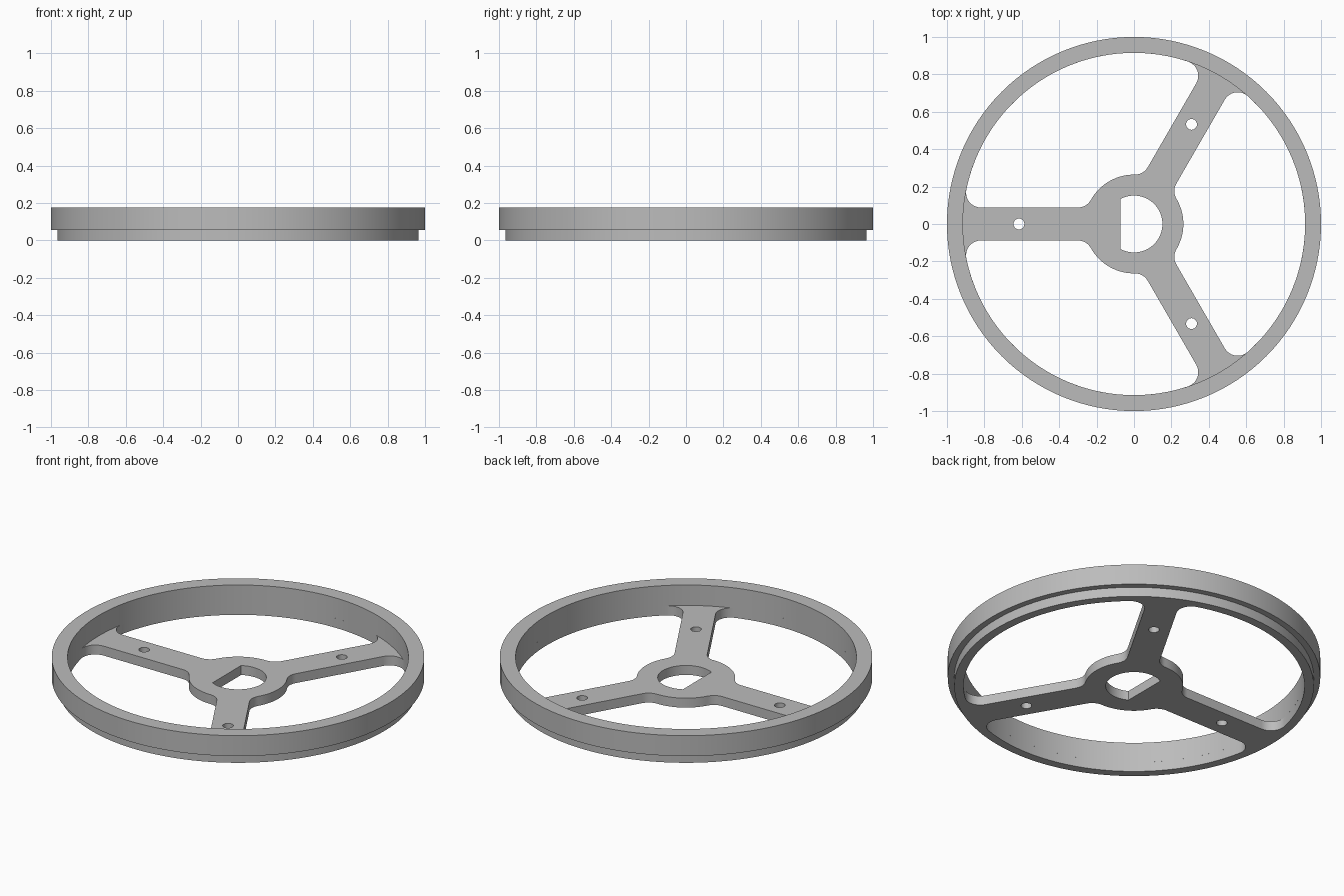
import bpy, bmesh
from math import sin, cos, asin, acos, pi, radians, sqrt

cube = bpy.data.objects.get("Cube")
if cube:
    bpy.data.objects.remove(cube, do_unlink=True)

# Main dimensions
RIM_OUT, PLATE_OUT, RIM_IN = 1.0, 0.965, 0.915
PLATE_TOP, RIM_TOP = 0.056, 0.177
HUB, HALF_SPOKE, FILLET = 0.264, 0.088, 0.08
BORE, BORE_FLAT = 0.152, 0.073
BOLT_POS, BOLT = 0.615, 0.029
SPOKES = [radians(a) for a in (60, 180, 300)]

grey = bpy.data.materials.new("grey metal")
grey.use_nodes = True
colour = (0.5, 0.5, 0.5, 1)
grey.diffuse_color = colour
grey.node_tree.nodes["Principled BSDF"].inputs["Base Color"].default_value = colour


def polar(r, a):
    return complex(r * cos(a), r * sin(a))


def arc(centre, r, a0, a1, n):
    return [centre + polar(r, a0 + (a1 - a0) * i / n) for i in range(n + 1)]


def circle(r, centre=0j, n=128):
    return arc(centre, r, 0, 2 * pi, n)[:-1]


def extrude_outlines(name, outlines, z0, z1):
    """Fill nested outlines and extrude them from z0 to z1."""
    curve = bpy.data.curves.new(name, 'CURVE')
    curve.dimensions = '2D'
    curve.fill_mode = 'BOTH'
    curve.extrude = (z1 - z0) / 2
    for pts in outlines:
        spline = curve.splines.new('POLY')
        spline.points.add(len(pts) - 1)
        for p, q in zip(spline.points, pts):
            p.co = (q.real, q.imag, 0, 1)
        spline.use_cyclic_u = True
    helper = bpy.data.objects.new(name + " outline", curve)
    bpy.context.collection.objects.link(helper)
    bpy.context.view_layer.update()
    mesh = bpy.data.meshes.new_from_object(
        helper.evaluated_get(bpy.context.evaluated_depsgraph_get()))
    bpy.data.objects.remove(helper, do_unlink=True)
    bm = bmesh.new()
    bm.from_mesh(mesh)
    bmesh.ops.remove_doubles(bm, verts=bm.verts, dist=0.0001)
    bmesh.ops.translate(bm, verts=bm.verts, vec=(0, 0, (z0 + z1) / 2))
    bmesh.ops.recalc_face_normals(bm, faces=bm.faces)
    bm.to_mesh(mesh)
    bm.free()
    mesh.materials.clear()
    mesh.materials.append(grey)
    obj = bpy.data.objects.new(name, mesh)
    bpy.context.collection.objects.link(obj)
    bpy.ops.object.select_all(action='DESELECT')
    obj.select_set(True)
    bpy.context.view_layer.objects.active = obj
    bpy.ops.object.shade_smooth_by_angle(angle=radians(30))
    return obj


# Half of one window: hub arc, hub fillet, spoke side, rim fillet, rim arc
side = HALF_SPOKE + FILLET
hub_angle = asin(side / (HUB + FILLET))
rim_angle = asin(side / (RIM_IN - FILLET))
hub_centre = polar(HUB + FILLET, hub_angle)
rim_centre = polar(RIM_IN - FILLET, rim_angle)
half = arc(0, HUB, pi / 3, hub_angle, 10)
half += arc(hub_centre, FILLET, hub_angle + pi, 1.5 * pi, 8)
half += arc(rim_centre, FILLET, -pi / 2, rim_angle, 12)
half += arc(0, RIM_IN, rim_angle, pi / 3, 20)[1:]
# Drop doubled fillet joints, then mirror across the window's middle
half = [p for i, p in enumerate(half) if i == 0 or abs(p - half[i - 1]) > 0.0005]
window = half + [p.conjugate() * polar(1, 2 * pi / 3) for p in half[-2:0:-1]]

# Spoked plate with windows, flat-sided bore and bolt holes
flat = acos(-BORE_FLAT / BORE)
outlines = [circle(PLATE_OUT), arc(0, BORE, -flat, flat, 48)]
for a in SPOKES:
    outlines.append([p * polar(1, a) for p in window])
    outlines.append(circle(BOLT, polar(BOLT_POS, a), 24))
extrude_outlines("spoked_plate", outlines, 0, PLATE_TOP)

# Raised outer rim
extrude_outlines("outer_rim", [circle(RIM_OUT), circle(RIM_IN)], PLATE_TOP, RIM_TOP)
